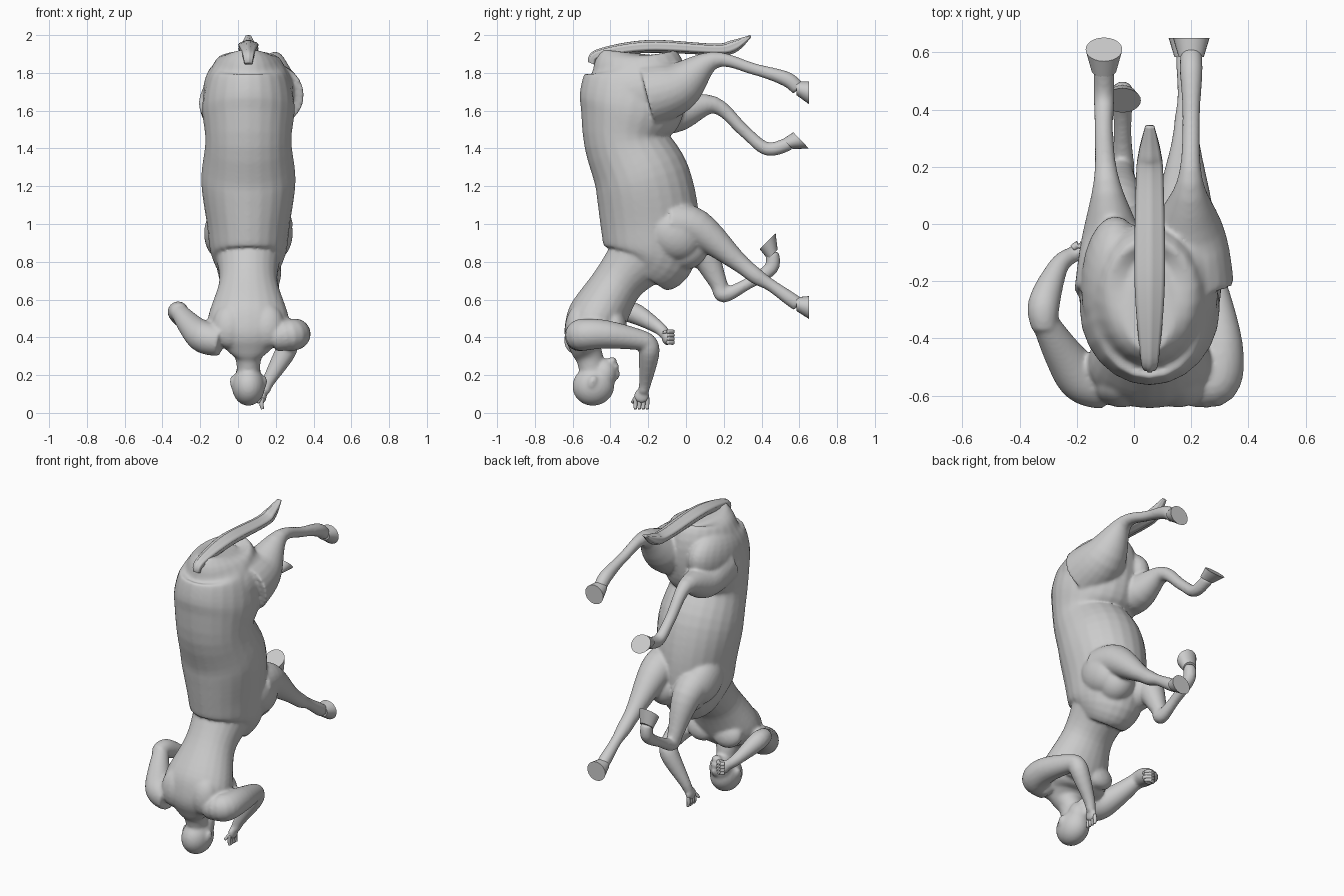
import bpy, bmesh, math
from mathutils import Vector, Matrix

if "Cube" in bpy.data.objects:
    bpy.data.objects.remove(bpy.data.objects["Cube"])

CX = 0.055  # body's symmetry plane


def spline(pts, n):
    """Catmull-Rom interpolation through stations."""
    out = []
    for i in range(len(pts) - 1):
        a, b, c, d = (pts[max(0, min(len(pts) - 1, i + k))] for k in (-1, 0, 1, 2))
        for s in range(n):
            t = s / n
            out.append([0.5 * (2 * q + (r - p) * t + (2 * p - 5 * q + 4 * r - w) * t * t
                               + (3 * q - p - 3 * r + w) * t ** 3)
                        for p, q, r, w in zip(a, b, c, d)])
    return out + [list(pts[-1])]


def loft(bm, pts, n=5, seg=24, normal=None, groove=0.0):
    """Closed tube along stations (x, y, z, side radius, optional depth radius)."""
    pts = spline(pts, n)
    rings = []
    for i, p in enumerate(pts):
        t = Vector(normal) if normal else (Vector(pts[min(i + 1, len(pts) - 1)][:3])
                                           - Vector(pts[max(i - 1, 0)][:3]))
        t.normalize()
        side = (Vector((1, 0, 0)) - t * t.x).normalized()
        deep = t.cross(side)
        ring = []
        for k in range(seg):
            a = math.tau * k / seg
            g = 1 - groove * (k % 4 == 0)
            ring.append(bm.verts.new(Vector(p[:3]) + side * (p[3] * math.cos(a) * g)
                                     + deep * (p[-1] * math.sin(a) * g)))
        rings.append(ring)
    for r, s in zip(rings, rings[1:]):
        for k in range(seg):
            bm.faces.new((r[k], r[(k + 1) % seg], s[(k + 1) % seg], s[k]))
    bm.faces.new(rings[0][::-1])
    bm.faces.new(rings[-1])


def central(bm, pts, **kw):
    """Loft in the symmetry plane from (y, z, rx, ry)."""
    loft(bm, [(CX, *p) for p in pts], **kw)


def blob(bm, c, r, tilt=0):
    """Ellipsoid mass, tilted about x (degrees)."""
    m = (Matrix.Translation(c) @ Matrix.Rotation(math.radians(tilt), 4, 'X')
         @ Matrix.Diagonal((*r, 1)))
    bmesh.ops.create_uvsphere(bm, u_segments=24, v_segments=16, radius=1, matrix=m)


def finish(name, bm, angle=180):
    bmesh.ops.recalc_face_normals(bm, faces=bm.faces)
    me = bpy.data.meshes.new(name)
    bm.to_mesh(me)
    bm.free()
    ob = bpy.data.objects.new(name, me)
    bpy.context.collection.objects.link(ob)
    bpy.ops.object.select_all(action='DESELECT')
    ob.select_set(True)
    bpy.context.view_layer.objects.active = ob
    bpy.ops.object.shade_smooth_by_angle(angle=math.radians(angle))
    return ob


body = bmesh.new()

# horse trunk, rump at the top, chest at the bottom
central(body, [(-.28, 1.905, .07, .15), (-.28, 1.88, .155, .21), (-.265, 1.79, .21, .268),
               (-.29, 1.62, .245, .278), (-.315, 1.44, .228, .225), (-.23, 1.23, .25, .255),
               (-.19, 1.0, .22, .262), (-.19, .83, .195, .24), (-.24, .74, .13, .16)])

# human torso and neck
central(body, [(-.25, .82, .17, .17), (-.36, .69, .155, .135), (-.475, .5, .215, .155),
               (-.525, .41, .195, .125), (-.53, .345, .13, .085), (-.51, .29, .07, .072),
               (-.49, .18, .06, .065)])

# paired masses: buttock, horse shoulder, breast, shoulder blade, pectoral, ear
for s in (-1, 1):
    blob(body, (CX + s * .12, -.22, 1.7), (.12, .25, .17), 10)
    blob(body, (CX + s * .135, -.07, .95), (.1, .16, .13), -40)
    blob(body, (CX + s * .08, 0, .87), (.1, .12, .11), 25)
    blob(body, (CX + s * .1, -.565, .46), (.09, .075, .12), -8)
    blob(body, (CX + s * .09, -.375, .47), (.1, .06, .085), 20)
    blob(body, (CX + s * .085, -.495, .165), (.014, .022, .035), -20)

# head, upside down, facing +y: skull, face, chin, mouth, nose
blob(body, (CX, -.49, .143), (.088, .112, .105), 15)
blob(body, (CX, -.435, .2), (.068, .068, .088), -10)
blob(body, (CX, -.392, .275), (.032, .026, .022))
blob(body, (CX, -.37, .245), (.028, .017, .016))
blob(body, (CX, -.367, .2), (.017, .017, .03), -15)

# arms: upper arm then forearm
loft(body, [(.19, -.56, .4, .075), (.285, -.55, .413, .085), (.305, -.42, .415, .075),
            (.275, -.22, .38, .052), (.265, -.195, .345, .045)])
loft(body, [(.27, -.215, .4, .04), (.255, -.195, .33, .056), (.16, -.215, .165, .034),
            (.14, -.227, .11, .028)])
blob(body, (.13, -.235, .09), (.022, .042, .04))
loft(body, [(-.09, -.57, .38, .08), (-.18, -.54, .4, .085), (-.25, -.45, .46, .067),
            (-.315, -.335, .54, .045)])
loft(body, [(-.31, -.37, .535, .045), (-.315, -.28, .53, .056), (-.265, -.15, .455, .036),
            (-.22, -.11, .415, .03)])
blob(body, (-.195, -.1, .4), (.042, .03, .042))


def leg(name, x0, x1, path, sole, normal):
    """Leg from (y, z, radius) stations, ending in a flat-soled hoof."""
    last = len(path) - 1
    loft(body, [(x0 + (x1 - x0) * min(1, 2 * i / last), *p) for i, p in enumerate(path)])
    bm = bmesh.new()
    top = Vector((x1, *path[-1][:2]))
    end = Vector((x1, *sole))
    loft(bm, [(*top.lerp(end, -.2), .044, .036), (*end, .064, .06)], n=3,
         normal=(0, *normal))
    finish(name, bm, 40)


leg("hind_hoof_high", .18, .2,
    [(-.2, 1.68, .17), (-.04, 1.73, .135), (.15, 1.868, .046), (.36, 1.82, .031),
     (.53, 1.768, .04), (.595, 1.715, .038)], (.65, 1.695), (1, 0))
leg("hind_hoof_low", -.06, -.105,
    [(-.22, 1.64, .15), (-.06, 1.59, .11), (.15, 1.63, .046), (.31, 1.49, .033),
     (.43, 1.397, .036), (.55, 1.427, .037)], (.61, 1.442), (.72, .69))
leg("fore_hoof_straight", .17, .185,
    [(-.08, 1, .12), (.06, .975, .1), (.27, .805, .052), (.37, .725, .043),
     (.45, .675, .033), (.55, .605, .038), (.595, .573, .038)], (.65, .558), (1, 0))
leg("fore_hoof_folded", -.06, -.04,
    [(-.06, .96, .11), (.07, .88, .088), (.17, .69, .048), (.2, .625, .042),
     (.32, .68, .031), (.45, .765, .038), (.455, .85, .037)], (.432, .91), (-.7, .7))

# blend the masses into one skin
skin = finish("centaur_body", body)
rm = skin.modifiers.new("blend", 'REMESH')
rm.mode = 'VOXEL'
rm.voxel_size = 0.009
rm.use_smooth_shade = True
sm = skin.modifiers.new("soften", 'SMOOTH')
sm.factor = 0.5
sm.iterations = 8

# tail with strand grooves, flowing back over the rump
bm = bmesh.new()
central(bm, [(-.5, 1.85, .022, .02), (-.46, 1.9, .034, .027), (-.2, 1.94, .055, .034),
             (.15, 1.925, .05, .03), (.25, 1.94, .04, .034), (.343, 1.995, .016, .006)],
        groove=.16, n=8)
finish("tail", bm)

# fingers: straight on the open hand, curled on the fist, plus thumbs
bm = bmesh.new()
for k in range(4):
    y, z = -.268 + k * .021, .43 - k * .019
    loft(bm, [(.128, y, .08, .011), (.125, y, .045, .011), (.13, y, .02, .008)], seg=10)
    loft(bm, [(-.215, -.085, z, .012), (-.19, -.072, z, .013), (-.16, -.1, z, .01)], seg=10)
loft(bm, [(.135, -.255, .1, .012), (.105, -.285, .055, .008)], seg=10)
loft(bm, [(-.215, -.12, .42, .013), (-.16, -.11, .43, .009)], seg=10)
finish("fingers", bm)
